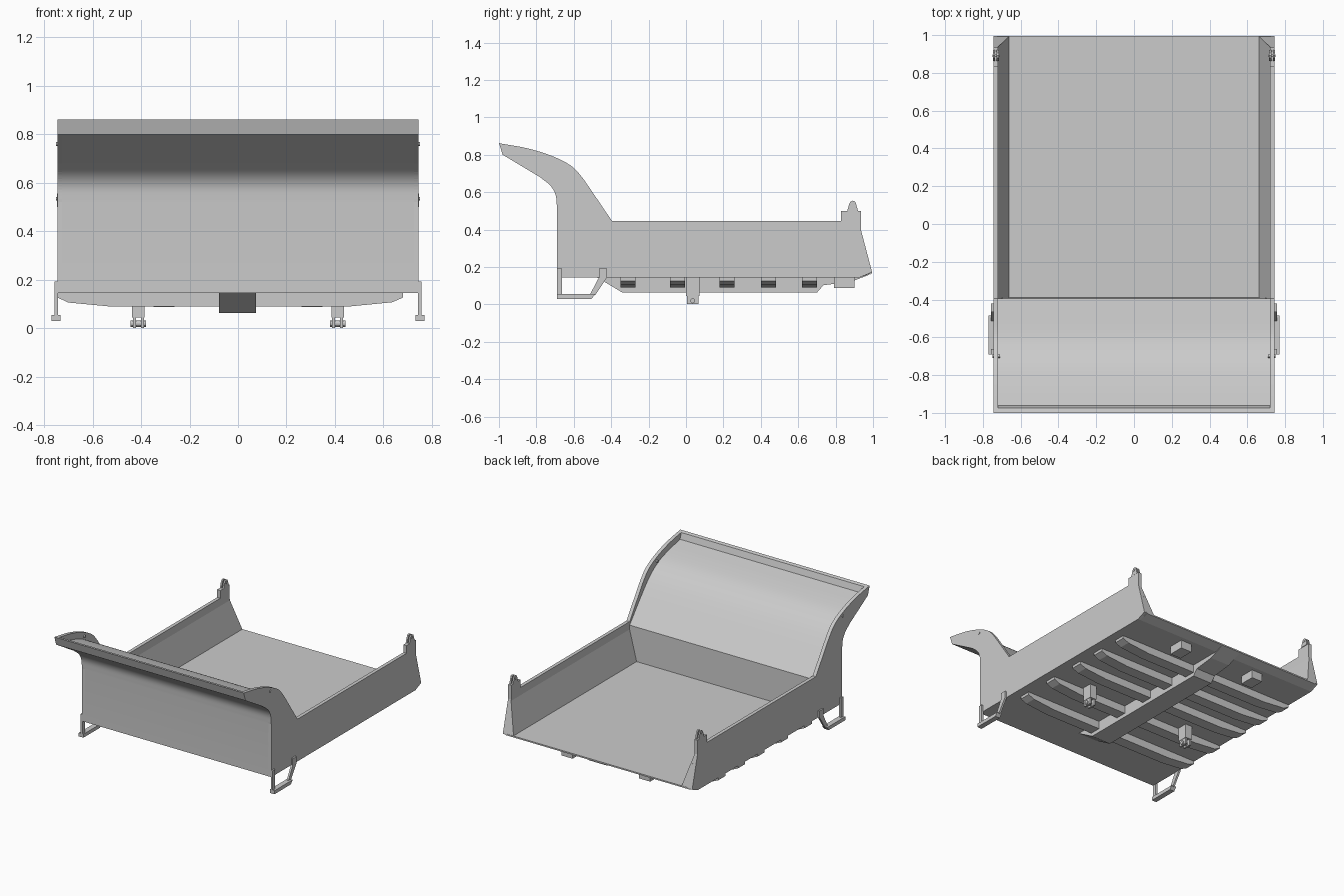
import bpy, bmesh, math
from mathutils import Vector

cube = bpy.data.objects.get("Cube")
if cube:
    bpy.data.objects.remove(cube, do_unlink=True)

GREY = (0.6, 0.6, 0.6, 1)
steel = bpy.data.materials.new("grey steel")
steel.use_nodes = True
steel.diffuse_color = GREY
steel.node_tree.nodes["Principled BSDF"].inputs["Base Color"].default_value = GREY


def finish(name, bm, smooth=False):
    bmesh.ops.recalc_face_normals(bm, faces=bm.faces)
    mesh = bpy.data.meshes.new(name)
    bm.to_mesh(mesh)
    bm.free()
    obj = bpy.data.objects.new(name, mesh)
    mesh.materials.append(steel)
    bpy.context.collection.objects.link(obj)
    if smooth:
        bpy.ops.object.select_all(action='DESELECT')
        obj.select_set(True)
        bpy.context.view_layer.objects.active = obj
        bpy.ops.object.shade_smooth_by_angle(angle=math.radians(25))
    return obj


def extrude(name, points, start, end, axis='X', smooth=False):
    """Extrude a (y, z) profile along x, or an (x, z) profile along y."""
    bm = bmesh.new()
    rings = []
    for d in (start, end):
        rings.append([bm.verts.new((d, a, z) if axis == 'X' else (a, d, z))
                      for a, z in points])
    n = len(points)
    bm.faces.new(rings[0])
    bm.faces.new(rings[1])
    for i in range(n):
        j = (i + 1) % n
        bm.faces.new((rings[0][i], rings[0][j], rings[1][j], rings[1][i]))
    return finish(name, bm, smooth)


def box(name, x, y, z):
    return extrude(name, [(y[0], z[0]), (y[1], z[0]), (y[1], z[1]), (y[0], z[1])], *x)


def pin(name, x0, x1, y, z, r, sides=12):
    ring = [(y + r * math.cos(math.tau * i / sides), z + r * math.sin(math.tau * i / sides))
            for i in range(sides)]
    return extrude(name, ring, x0, x1, smooth=True)


def spline(points, steps=5):
    """Catmull-Rom curve through the points."""
    p = [Vector(q) for q in points]
    p = [2 * p[0] - p[1]] + p + [2 * p[-1] - p[-2]]
    out = []
    for a, b, c, d in zip(p, p[1:], p[2:], p[3:]):
        for k in range(steps):
            t = k / steps
            out.append(tuple(0.5 * (2 * b + (c - a) * t + (2 * a - 5 * b + 4 * c - d) * t * t
                                    + (3 * b - a - 3 * c + d) * t ** 3)))
    return out + [tuple(p[-2])]


# Curves of the overhanging headboard
under = [(-.69, .145)] + spline([(-.69, .52), (-.697, .585), (-.725, .635), (-.78, .68)]) + [(-.98, .80)]
crest = spline([(-1, .862), (-.85, .835), (-.72, .795), (-.62, .745), (-.56, .685), (-.49, .585), (-.395, .445)])
inner = spline([(-.965, .815), (-.84, .787), (-.73, .752), (-.645, .70), (-.58, .64), (-.49, .535), (-.395, .42)])

# Bed floor and headboard
extrude("bed_floor", [(-.69, .145), (.93, .145), (.995, .168), (.995, .178), (-.69, .178)], -.725, .725)
extrude("headboard", under + inner + [(-.39, .17)], -.725, .725, smooth=True)
extrude("headboard_lip", [(-.98, .80), (-1, .862), (-.975, .857), (-.96, .81)], -.725, .725)

# Parts repeated on both sides
wall = under + crest + [(.83, .445), (.83, .50), (.935, .50), (.935, .40), (.995, .172), (.93, .145)]
for side, s in (("left", 1), ("right", -1)):
    extrude(side + "_side_wall", wall, s * .72, s * .745)

    # Sloping inner face of the wall, with a raked rear end
    bm = bmesh.new()
    section = [(.66, .172), (.72, .39), (.72, .172)]
    front = [bm.verts.new((s * x, -.41, z)) for x, z in section]
    back = [bm.verts.new((s * x, .995 - (z - .172) * .263, z)) for x, z in section]
    bm.faces.new(front)
    bm.faces.new(back)
    for i in range(3):
        j = (i + 1) % 3
        bm.faces.new((front[i], front[j], back[j], back[i]))
    finish(side + "_wall_slope", bm)

    # Tailgate hinge lugs and bolts
    lug = [(.862, .50), (.872, .535), (.88, .55), (.892, .555), (.904, .55), (.91, .535), (.92, .50)]
    for part, x in (("inner", .716), ("outer", .735)):
        extrude(side + "_hinge_lug_" + part, lug, s * x, s * (x + .011))
    pin(side + "_hinge_pin", s * .712, s * .75, .89, .534, .007)
    pin(side + "_headboard_bolt", s * .71, s * .75, -.70, .76, .009)

    # Step stirrup
    box(side + "_step_front_leg", (s * .742, s * .756), (-.69, -.662), (.04, .193))
    extrude(side + "_step_rear_leg", [(-.515, .05), (-.465, .145), (-.465, .193), (-.422, .193),
                                      (-.422, .145), (-.485, .05)], s * .742, s * .756)
    extrude(side + "_step_tread", [(-.69, .03), (-.505, .03), (-.485, .055), (-.69, .055)], s * .733, s * .77)

    # Lift mounts under the bed
    box(side + "_front_mount", (s * .385, s * .437), (0, .072), (.045, .15))
    for part, x in (("inner", .388), ("outer", .421)):
        box(side + "_mount_ear_" + part, (s * x, s * (x + .013)), (.005, .067), (.002, .047))
    pin(side + "_mount_pin", s * .38, s * .443, .036, .019, .013)
    box(side + "_rear_mount", (s * .262, s * .348), (.79, .90), (.087, .15))

# Central spine and cross ribs
extrude("spine_beam", [(-.48, .147), (-.34, .063), (.70, .063), (.735, .103), (.88, .12),
                       (.996, .165), (.93, .15)], -.078, .075)
rib_right = [(-.745, .147), (-.745, .127), (-.70, .106), (-.53, .09), (-.05, .09), (-.05, .147)]
rib_left = [(.68, .147), (.68, .126), (.635, .107), (.46, .09), (.05, .09), (.05, .147)]
for n, y in enumerate((-.31, -.045, .22, .44, .66), 1):
    extrude(f"right_rib_{n}", rib_right, y - .04, y + .04, 'Y')
    extrude(f"left_rib_{n}", rib_left, y - .04, y + .04, 'Y')
